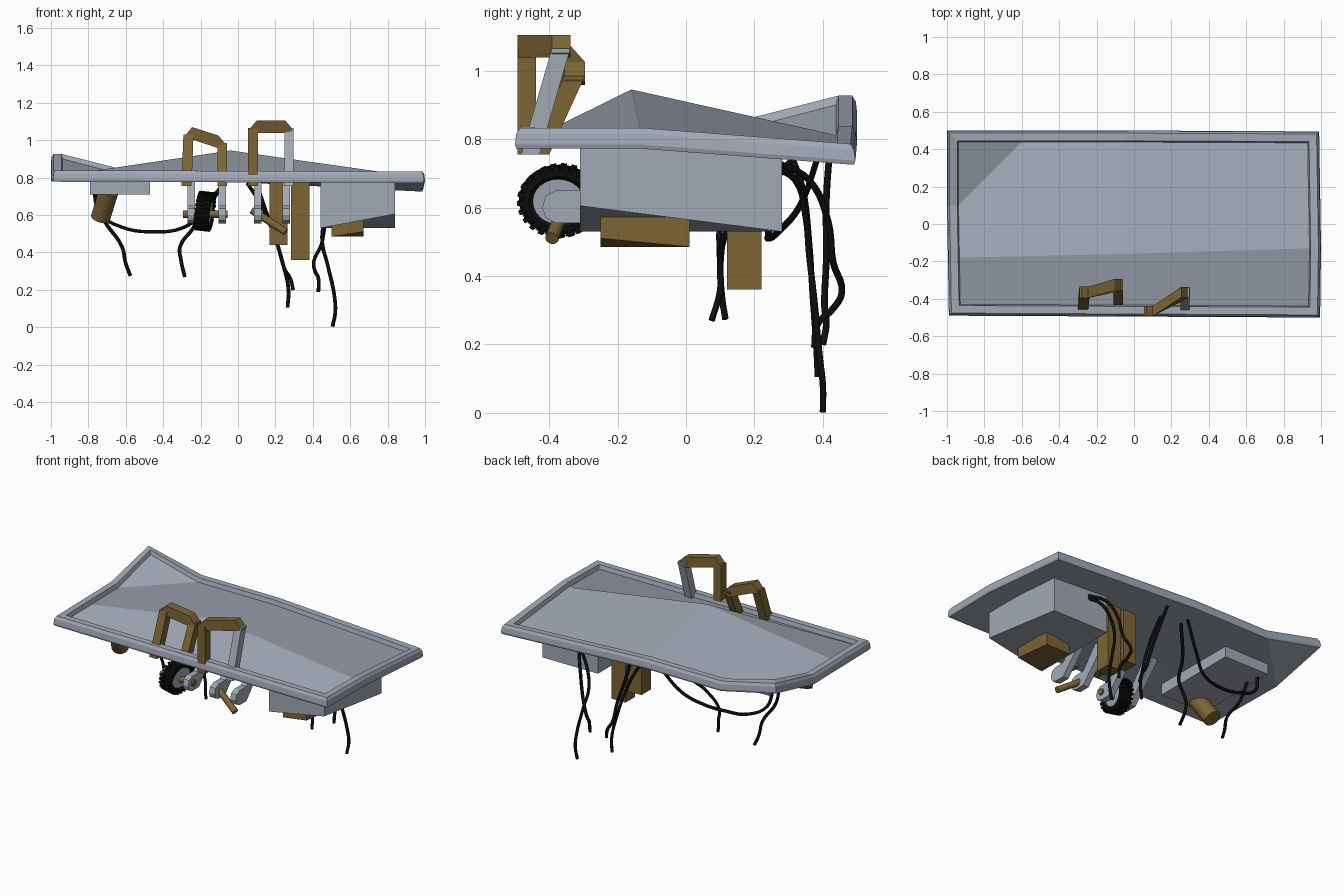
import bpy, bmesh, math
from mathutils import Vector, Matrix

if "Cube" in bpy.data.objects:
    bpy.data.objects.remove(bpy.data.objects["Cube"])


def material(name, rgb):
    m = bpy.data.materials.new(name)
    m.diffuse_color = (*rgb, 1)
    m.use_nodes = True
    m.node_tree.nodes["Principled BSDF"].inputs["Base Color"].default_value = m.diffuse_color
    return m


BROWN = material("brown", (0.20, 0.13, 0.035))
BLACK = material("black", (0.004, 0.004, 0.004))
STEEL = material("steel", (0.36, 0.40, 0.47))


def make(name, bm, mat=STEEL):
    bmesh.ops.recalc_face_normals(bm, faces=bm.faces)
    me = bpy.data.meshes.new(name)
    bm.to_mesh(me)
    bm.free()
    ob = bpy.data.objects.new(name, me)
    bpy.context.collection.objects.link(ob)
    me.materials.append(mat)
    return ob


def box(name, lo, hi, mat=STEEL, lift=()):
    """Box from corner to corner; lift gives dz for single corners (sx, sy, sz)."""
    bm = bmesh.new()
    for v in bmesh.ops.create_cube(bm, size=1)["verts"]:
        key = tuple(1 if c > 0 else 0 for c in v.co)
        v.co = [(lo, hi)[key[i]][i] for i in range(3)]
        v.co.z += dict(lift).get(key, 0)
    return make(name, bm, mat)


def rod(name, a, b, r, mat=STEEL, n=12, squash=None):
    a, b = Vector(a), Vector(b)
    bm = bmesh.new()
    m = Matrix.Translation((a + b) / 2) @ (b - a).to_track_quat('Z', 'Y').to_matrix().to_4x4()
    bmesh.ops.create_cone(bm, cap_ends=True, segments=n, radius1=r, radius2=r,
                          depth=(b - a).length, matrix=m)
    if squash:
        bm.transform(squash)
    ob = make(name, bm, mat)
    bpy.context.view_layer.objects.active = ob
    ob.select_set(True)
    bpy.ops.object.shade_smooth_by_angle(angle=math.radians(35))
    ob.select_set(False)
    return ob


def loft(name, rings, mat=STEEL):
    bm = bmesh.new()
    rows = [[bm.verts.new(p) for p in ring] for ring in rings]
    n = len(rows[0])
    for a, b in zip(rows, rows[1:]):
        for i in range(n):
            bm.faces.new((a[i], a[(i + 1) % n], b[(i + 1) % n], b[i]))
    bm.faces.new(rows[0])
    bm.faces.new(rows[-1])
    return make(name, bm, mat)


# Bent panel: outline (x, y, height offset) and rim profile (inset, z)
outline = [(-.99, -.49, 0), (.995, -.5, -.006), (1, -.13, -.006), (.99, .495, -.053),
           (-.05, .5, 0), (-.6, .5, 0), (-1, .5, .088), (-1, .1, 0), (-.995, -.18, 0)]
profile = [(.004, .778), (0, .79), (.004, .822), (.014, .839), (.055, .839), (.062, .812)]
bm = bmesh.new()
rows = []
for inset, z in profile:
    rows.append([bm.verts.new((x * (1 - inset) if abs(x) > .95 else x,
                               y * (1 - 2 * inset) if abs(y) > .45 else y, z + dz))
                 for x, y, dz in outline])
n = len(outline)
for a, b in zip(rows, rows[1:]):
    for i in range(n):
        bm.faces.new((a[i], a[(i + 1) % n], b[(i + 1) % n], b[i]))
peak = bm.verts.new((-.04, -.16, .945))
under = bm.verts.new((-.04, -.16, .785))
for ring, mid in ((rows[-1], peak), (rows[0], under)):
    for idx in ((8, 0, 1, 2), (2, 3, 4), (4, 5, 7, 8)):
        bm.faces.new([ring[i] for i in idx] + [mid])
    bm.faces.new([ring[i] for i in (5, 6, 7)])
make("panel", bm)


# Handles made of square bars
def bar_ring(c, wx, dy):
    x, y, z = c
    return [(x - wx, y - dy, z), (x + wx, y - dy, z), (x + wx, y + dy, z), (x - wx, y + dy, z)]


def handle(name, foot_l, top_l, top_r, foot_r, d, right_mat):
    loft(name + "_left_leg", [bar_ring(foot_l, .027, d), bar_ring(top_l, .027, d)], BROWN)
    loft(name + "_right_leg", [bar_ring(foot_r, .025, d), bar_ring(top_r, .025, d)], right_mat)
    ends = []
    for (x, y, z), s in ((top_l, -1), (top_r, 1)):
        ends.append([(x + s * .027, y - d, z - .015), (x + s * .027, y + d, z - .015),
                     (x - s * .02, y + d, z + .04), (x - s * .02, y - d, z + .04)])
    a, b = ends
    low = [(p[0][0] - s * .05, p[k][1], p[0][2] - .012) for p, s in ((a, -1), (b, 1)) for k in (0, 1)]
    loft(name + "_grip", [[a[0], a[3], b[3], b[0], low[2], low[0]],
                          [a[1], a[2], b[2], b[1], low[3], low[1]]], BROWN)


handle("left_handle", (-.275, -.455, .755), (-.265, -.365, 1.03),
       (-.085, -.325, .985), (-.085, -.43, .755), .03, BROWN)
handle("right_handle", (.08, -.465, .755), (.08, -.465, 1.065),
       (.273, -.365, 1.065), (.273, -.455, .755), .027, STEEL)

# Bracket arms under the front edge
arm = [(-.31, .555), (-.38, .555), (-.41, .57), (-.42, .6), (-.41, .635), (-.38, .65),
       (-.31, .65), (-.2, .79), (-.1, .79)]
for i, x in enumerate((-.25, -.085, .105, .258)):
    loft(f"bracket_arm_{i + 1}", [[(x + s, y, z) for y, z in arm] for s in (-.02, .02)])

# Dented wheel with tread blocks
C = Vector((-.178, -.368, .62))
squash = Matrix.Translation(C) @ Matrix.Diagonal((1, 1.03, .9, 1)) @ Matrix.Translation(-C)
tilt = Matrix.Translation(C) @ Matrix.Rotation(math.radians(7), 4, 'Y') \
    @ Matrix.Rotation(math.radians(-8), 4, 'Z')
tyre_profile = [(-.028, .072), (-.04, .085), (-.038, .1), (-.02, .108), (.02, .108),
                (.038, .1), (.04, .085), (.028, .072)]
bm = bmesh.new()
N = 24
ang = [2 * math.pi * i / N for i in range(N)]
grid = [[bm.verts.new(tilt @ Vector((x, r * math.cos(t), r * math.sin(t))))
         for x, r in tyre_profile] for t in ang]
for i in range(N):
    a, b = grid[i], grid[(i + 1) % N]
    for k in range(8):
        bm.faces.new((a[k], a[(k + 1) % 8], b[(k + 1) % 8], b[k]))
for t in ang:
    for s in (-1, 1):
        m = tilt @ Matrix.Rotation(t + s * .06, 4, 'X') @ Matrix.Translation((s * .021, .108, 0))
        bmesh.ops.create_cube(bm, size=1, matrix=m @ Matrix.Diagonal((.038, .02, .015, 1)))
bm.transform(squash)
make("tyre", bm, BLACK)
rod("wheel_hub", tilt @ Vector((-.03, 0, 0)), tilt @ Vector((.03, 0, 0)), .076, STEEL, 24, squash)

# Axles, the right one snapped and hanging
rod("left_axle", (-.295, -.37, .605), (-.055, -.37, .605), .02, BROWN)
rod("right_axle", (.075, -.345, .625), (.255, -.392, .51), .02, BROWN)

# Housings under the panel
box("right_housing", (.44, -.31, .53), (.84, .28, .785), STEEL,
    [((1, 0, 0), .075), ((1, 1, 1), -.02)])
box("right_housing_cap", (.5, -.25, .485), (.67, .01, .575), BROWN,
    [((1, 0, 0), .025), ((0, 1, 1), -.02)])
box("left_housing", (-.79, -.31, .71), (-.47, .27, .785))
rod("left_canister", (-.69, -.25, .73), (-.735, -.165, .585), .053, BROWN, 16)
box("centre_post_short", (.168, .12, .44), (.265, .22, .79), BROWN)
box("centre_post_long", (.283, .12, .36), (.383, .22, .79), BROWN)

# Hanging cables
cables = [
    [(-.08, .39, .76), (-.2, .33, .6), (-.3, .27, .53), (-.45, .24, .51), (-.62, .24, .535),
     (-.74, .22, .61), (-.77, .2, .72)],
    [(-.76, .12, .72), (-.72, .1, .58), (-.62, .1, .43), (-.6, .105, .34), (-.575, .115, .275)],
    [(-.08, .33, .76), (-.2, .2, .62), (-.24, .12, .53), (-.31, .1, .43), (-.305, .1, .36),
     (-.285, .075, .27)],
    [(.05, .3, .77), (.12, .34, .66), (.19, .36, .5), (.24, .37, .34), (.27, .38, .2), (.265, .385, .105)],
    [(.1, .42, .77), (.15, .41, .62), (.21, .41, .45), (.25, .405, .31), (.28, .41, .26), (.295, .4, .2)],
    [(.58, .27, .73), (.52, .36, .68), (.47, .415, .56), (.445, .43, .44), (.405, .455, .35),
     (.41, .43, .305), (.43, .385, .26), (.43, .375, .19)],
    [(.6, .25, .72), (.53, .32, .68), (.465, .35, .57), (.45, .36, .46), (.48, .375, .33),
     (.515, .39, .17), (.52, .4, .08), (.505, .4, .003)],
]
for i, pts in enumerate(cables):
    cu = bpy.data.curves.new(f"cable_{i + 1}", 'CURVE')
    cu.dimensions = '3D'
    cu.bevel_depth = .01
    cu.bevel_resolution = 1
    cu.resolution_u = 5
    cu.use_fill_caps = True
    sp = cu.splines.new('BEZIER')
    sp.bezier_points.add(len(pts) - 1)
    for bp, p in zip(sp.bezier_points, pts):
        bp.co = p
        bp.handle_left_type = bp.handle_right_type = 'AUTO'
    cu.materials.append(BLACK)
    bpy.context.collection.objects.link(bpy.data.objects.new(f"cable_{i + 1}", cu))
